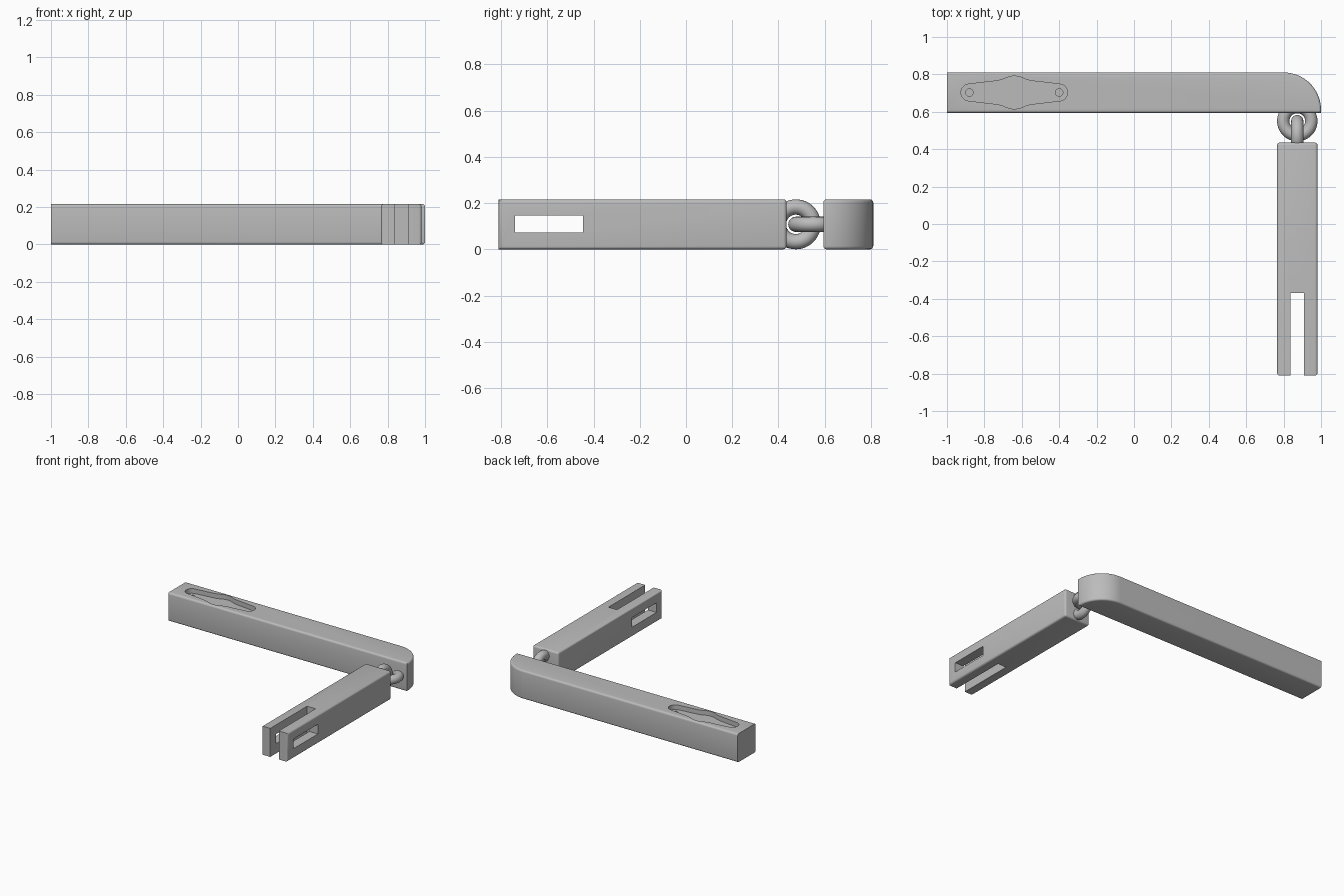
import bpy, bmesh, math

cube = bpy.data.objects.get("Cube")
if cube:
    bpy.data.objects.remove(cube, do_unlink=True)

GREY = (0.5, 0.5, 0.5, 1)
grey = bpy.data.materials.new("plain grey")
grey.use_nodes = True
grey.diffuse_color = GREY
grey.node_tree.nodes["Principled BSDF"].inputs["Base Color"].default_value = GREY

H = 0.216          # bar thickness
RING_X = 0.873     # line of the short arm and the links


def prism(name, outline, z0, z1):
    """Extrude an anticlockwise outline from z0 to z1."""
    bm = bmesh.new()
    face = bm.faces.new([bm.verts.new((x, y, z0)) for x, y in outline])
    top = bmesh.ops.extrude_face_region(bm, geom=[face])["geom"]
    for v in top:
        if isinstance(v, bmesh.types.BMVert):
            v.co.z = z1
    bmesh.ops.recalc_face_normals(bm, faces=bm.faces)
    mesh = bpy.data.meshes.new(name)
    bm.to_mesh(mesh)
    bm.free()
    mesh.materials.append(grey)
    obj = bpy.data.objects.new(name, mesh)
    bpy.context.collection.objects.link(obj)
    return obj


def box(name, x0, x1, y0, y1, z0, z1):
    return prism(name, [(x0, y0), (x1, y0), (x1, y1), (x0, y1)], z0, z1)


def arc(cx, cy, r, a0, a1, n):
    angles = [math.radians(a0 + (a1 - a0) * i / n) for i in range(n + 1)]
    return [(cx + r * math.cos(a), cy + r * math.sin(a)) for a in angles]


def activate(obj):
    bpy.ops.object.select_all(action='DESELECT')
    obj.select_set(True)
    bpy.context.view_layer.objects.active = obj


def round_edges(obj, rule, width=0.014):
    """Round the edges whose middle point and direction satisfy the rule."""
    bm = bmesh.new()
    bm.from_mesh(obj.data)
    edges = [e for e in bm.edges if e.calc_face_angle() > 0.6
             and rule((e.verts[0].co + e.verts[1].co) / 2,
                      (e.verts[1].co - e.verts[0].co).normalized())]
    bmesh.ops.bevel(bm, geom=edges, offset=width, segments=4, profile=0.5,
                    affect='EDGES', clamp_overlap=True)
    bm.to_mesh(obj.data)
    bm.free()


def cut(obj, cutters):
    for cutter in cutters:
        cutter.hide_render = True
        mod = obj.modifiers.new("cut", 'BOOLEAN')
        mod.operation = 'DIFFERENCE'
        mod.solver = 'EXACT'
        mod.object = cutter
        activate(obj)
        bpy.ops.object.modifier_apply(modifier=mod.name)
        bpy.data.objects.remove(cutter, do_unlink=True)


def smooth(obj):
    activate(obj)
    bpy.ops.object.shade_smooth_by_angle(angle=math.radians(30))


# Long arm with one rounded corner
Y0, Y1, R = 0.594, 0.81, 0.2
long_arm = prism("long_arm", [(-1, Y0), (1, Y0)]
                 + arc(1 - R, Y1 - R, R, 0, 90, 24) + [(-1, Y1)], 0, H)
round_edges(long_arm, lambda mid, d: abs(d.z) < 0.5 and mid.x > -0.99)

# Hanger pocket sunk into the top, with a screw hole at each end
CX, CY, REACH = -0.64, 0.703, 0.24
flank = [(0.14, 0.057), (0.105, 0.061), (0.08, 0.065), (0.06, 0.071),
         (0.042, 0.079), (0.022, 0.086)]
quarter = arc(REACH, 0, 0.045, 0, 84, 10) + flank + [(0, 0.088)]
half = quarter + [(-x, y) for x, y in reversed(quarter[:-1])]
outline = half + [(x, -y) for x, y in reversed(half[1:-1])]
pocket = prism("pocket_cutter", [(CX + x, CY + y) for x, y in outline], H - 0.035, H + 0.1)
holes = [prism("hole_cutter", arc(CX + s * REACH, CY, 0.02, 0, 345, 23), H - 0.07, H + 0.1)
         for s in (-1, 1)]
cut(long_arm, [pocket] + holes)
smooth(long_arm)

# Short arm with a forked end and a window through both prongs
W = 0.108
short_arm = box("short_arm", RING_X - W, RING_X + W, -0.81, 0.435, 0, H)
round_edges(short_arm, lambda mid, d: mid.y > -0.8 or abs(d.z) > 0.5)
fork = box("fork_cutter", RING_X - 0.036, RING_X + 0.036, -1, -0.37, -0.1, H + 0.1)
window = box("window_cutter", 0.6, 1.2, -0.74, -0.445, 0.073, 0.146)
cut(short_arm, [fork, window])
smooth(short_arm)

# Two interlocked ring links, one fixed in each arm
for name, y, turn in (("flat_ring", 0.55, 0), ("upright_ring", 0.475, math.pi / 2)):
    bpy.ops.mesh.primitive_torus_add(
        major_radius=0.075, minor_radius=0.033, major_segments=48, minor_segments=20,
        location=(RING_X, y, H / 2), rotation=(0, turn, 0))
    ring = bpy.context.object
    ring.name = name
    ring.data.materials.append(grey)
    bpy.ops.object.shade_smooth()
